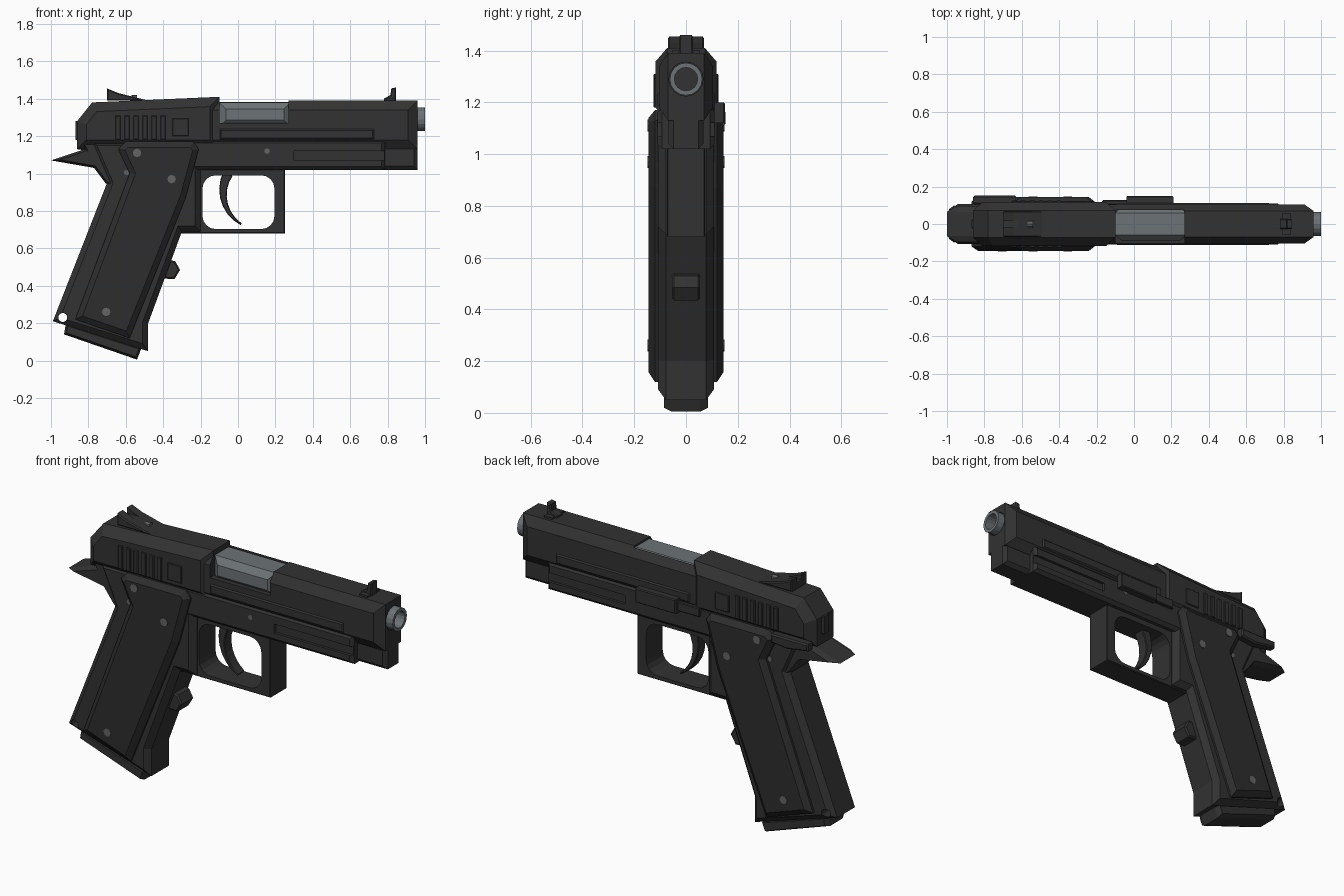
import bpy, bmesh
from math import cos, sin, pi, radians
from mathutils import Matrix, Vector

if "Cube" in bpy.data.objects:
    bpy.data.objects.remove(bpy.data.objects["Cube"])


def material(name, red, green, blue):
    colour = (red, green, blue, 1)
    m = bpy.data.materials.new(name)
    m.use_nodes = True
    m.diffuse_color = colour
    m.node_tree.nodes["Principled BSDF"].inputs["Base Color"].default_value = colour
    return m


BLACK = material("blackened metal", 0.032, 0.032, 0.032)
GRIP = material("grip black", 0.027, 0.027, 0.027)
STEEL = material("bare steel", 0.15, 0.17, 0.18)
SCREW = material("screw grey", 0.13, 0.13, 0.13)

DECK = 1.18          # line where slide meets frame
TOP = 1.39           # top of slide
BELLY = 1.02         # underside of frame rail
MUZZLE = 0.96        # front of slide
BORE = 1.29          # height of barrel axis
TAIL = -0.86         # rear of slide
PORT_REAR, PORT_FRONT = -0.1, 0.27
SINK = DECK - 0.05   # hidden lower edge of the slide, inside the frame


def finish(name, bm, mat):
    bmesh.ops.recalc_face_normals(bm, faces=bm.faces)
    mesh = bpy.data.meshes.new(name)
    bm.to_mesh(mesh)
    bm.free()
    ob = bpy.data.objects.new(name, mesh)
    mesh.materials.append(mat)
    bpy.context.collection.objects.link(ob)
    return ob


def slab(name, outline, half, mat=BLACK, chamfer=0, depth=None, y=0):
    """Side outline of (x, z) points extruded to y +- half, with a chamfered rim."""
    depth = chamfer if depth is None else depth
    bm = bmesh.new()
    near, far = [[bm.verts.new((x, y + s * (half - depth), z)) for x, z in outline]
                 for s in (-1, 1)]
    caps = [bm.faces.new(near), bm.faces.new(far)]
    for i in range(len(outline)):
        bm.faces.new((near[i - 1], near[i], far[i], far[i - 1]))
    bmesh.ops.recalc_face_normals(bm, faces=bm.faces)
    if chamfer:
        bmesh.ops.inset_individual(bm, faces=caps, thickness=chamfer, use_even_offset=True)
        for cap, s in zip(caps, (-1, 1)):
            for v in cap.verts:
                v.co.y = y + s * half
    return finish(name, bm, mat)


def box(name, x0, x1, z0, z1, half, **options):
    return slab(name, [(x0, z0), (x1, z0), (x1, z1), (x0, z1)], half, **options)


def rounded(x0, x1, z0, z1, radius, steps=4):
    """Outline of a rectangle with rounded corners."""
    centres = [(x1 - radius, z1 - radius), (x0 + radius, z1 - radius),
               (x0 + radius, z0 + radius), (x1 - radius, z0 + radius)]
    return [(cx + radius * cos(a), cz + radius * sin(a))
            for corner, (cx, cz) in enumerate(centres)
            for a in [(corner + k / steps) * pi / 2 for k in range(steps + 1)]]


def crescent(cx, cz, radius, start, end, thick, thin, steps=7):
    """Outline of an arc that tapers in thickness from start to end (degrees)."""
    inner, outer = [], []
    for k in range(steps + 1):
        t = k / steps
        a = radians(start + (end - start) * t)
        w = (thick + (thin - thick) * t) / 2
        for edge, r in ((inner, radius - w), (outer, radius + w)):
            edge.append((cx + r * cos(a), cz + r * sin(a)))
    return inner + outer[::-1]


def rod(name, centre, radius, length, axis="y", mat=BLACK, sides=16):
    bm = bmesh.new()
    turn = Matrix.Rotation(pi / 2, 4, "X" if axis == "y" else "Y")
    bmesh.ops.create_cone(bm, cap_ends=True, segments=sides, radius1=radius, radius2=radius,
                          depth=length, matrix=Matrix.Translation(Vector(centre)) @ turn)
    return finish(name, bm, mat)


def cut(target, cutter):
    m = target.modifiers.new("cut", "BOOLEAN")
    m.operation, m.solver, m.object = "DIFFERENCE", "EXACT", cutter
    bpy.context.view_layer.objects.active = target
    bpy.ops.object.modifier_apply(modifier=m.name)
    bpy.data.objects.remove(cutter)


# Slide: slim front with ejection port, wider rear shell, narrow nose
slide = box("slide_front", PORT_REAR - 0.1, MUZZLE, SINK, TOP, 0.105, chamfer=0.05, depth=0.035)
cut(slide, box("port_cutter", PORT_REAR, PORT_FRONT, 1.27, 1.5, 0.15, y=-0.075))
cut(slide, rod("muzzle_cutter", (MUZZLE, 0, BORE), 0.066, 0.1, "x"))
slab("slide_rear", [(TAIL, SINK), (TAIL, 1.28), (TAIL + 0.08, TOP - 0.01),
                    (PORT_REAR, 1.41), (PORT_REAR, SINK)], 0.118, chamfer=0.05, depth=0.045)
box("slide_flank", PORT_REAR, 0.73, DECK, 1.24, 0.112, chamfer=0.01)
box("slide_nose", 0.75, MUZZLE, BELLY, DECK, 0.068, chamfer=0.02)
box("hammer", TAIL - 0.01, TAIL + 0.1, DECK, 1.28, 0.03, chamfer=0.01)

# Chamber block and barrel
box("chamber_block", PORT_REAR, PORT_FRONT + 0.01, 1.25, 1.38, 0.09,
    mat=STEEL, chamfer=0.035, depth=0.03)
barrel = rod("barrel", (0.9, 0, BORE), 0.063, 0.2, "x", STEEL)
cut(barrel, rod("bore_cutter", (1, 0, BORE), 0.045, 0.2, "x"))
rod("bore_floor", (0.9, 0, BORE), 0.046, 0.02, "x")

# Sights
rear_sight = slab("rear_sight", [(-0.7, TOP), (-0.7, 1.455), (-0.64, 1.43), (-0.48, TOP)],
                  0.07, chamfer=0.006)
cut(rear_sight, box("notch_cutter", -0.8, -0.6, 1.425, 1.5, 0.018))
rod("sight_screw", (-0.555, 0, 1.4), 0.02, 0.03, "x", SCREW, 8)
slab("front_sight", [(0.78, TOP - 0.02), (0.78, 1.4), (0.815, 1.42), (0.82, 1.455), (0.845, 1.46),
                     (0.845, TOP - 0.02)], 0.028, chamfer=0.006)
box("front_sight_base", 0.79, 0.84, TOP - 0.01, TOP + 0.01, 0.055)

# Frame rail with a long groove on each side
rail = box("frame_rail", -0.3, 0.785, BELLY, DECK, 0.11, chamfer=0.018)
for s in (-1, 1):
    cut(rail, box("groove_cutter", 0.3, 0.9, 1.07, 1.12, 0.02, y=s * 0.115))

# Grip frame with lanyard hole, and beavertail
frame = slab("grip_frame", [(-0.99, 0.21), (-0.48, 0.05), (-0.48, 0.2), (-0.3, 0.69),
                            (-0.2, 0.69), (-0.2, DECK), (-0.8, DECK), (-0.7, 0.95)],
             0.108, chamfer=0.03)
cut(frame, rod("lanyard_cutter", (-0.937, 0, 0.23), 0.024, 0.5))
slab("beavertail", [(-1, 1.07), (-0.82, 1.13), (-0.85, DECK), (-0.6, DECK), (-0.65, 0.9),
                    (-0.71, 0.95), (-0.77, 1.03)], 0.095, chamfer=0.012, depth=0.03)

# Grip panels, screws, pins and serrations on both sides
panel = [(-0.64, 1.13), (-0.58, 1), (-0.87, 0.22), (-0.58, 0.12),
         (-0.28, 0.87), (-0.21, 1.13), (-0.24, 1.17), (-0.6, 1.17)]
screws = [(-0.54, 1.11), (-0.355, 0.97), (-0.705, 0.26)]
pins = {"trigger_pin": (0.155, 1.12), "grip_pin": (-0.595, 1.005)}
for s, side in ((-1, "right"), (1, "left")):
    slab(f"{side}_grip_panel", panel, 0.035, GRIP, chamfer=0.03, depth=0.025, y=s * 0.11)
    for x, z in screws:
        rod(f"{side}_grip_screw", (x, s * 0.137, z), 0.023, 0.022, mat=SCREW, sides=8)
    for name, (x, z) in pins.items():
        rod(f"{side}_{name}", (x, s * 0.1, z), 0.015, 0.024, mat=SCREW, sides=8)
    for i in range(6):
        x = -0.655 + i * 0.048
        box(f"{side}_serration", x, x + 0.028, DECK, 1.31, 0.009, chamfer=0.004, y=s * 0.117)
    box(f"{side}_slide_plate", -0.35, -0.265, 1.2, 1.295, 0.008, chamfer=0.003, y=s * 0.116)

# Magazine floor plate and front strap stud
slab("magazine_base", [(-0.92, 0.2), (-0.93, 0.14), (-0.54, 0.005), (-0.515, 0.07)],
     0.085, chamfer=0.012, depth=0.03)
slab("front_strap_stud", [(-0.42, 0.44), (-0.34, 0.435), (-0.31, 0.485), (-0.335, 0.53),
                          (-0.4, 0.55)], 0.055, chamfer=0.008)

# Trigger guard and curved trigger
guard = box("trigger_guard", -0.32, 0.25, 0.68, BELLY + 0.01, 0.073, chamfer=0.004)
cut(guard, slab("guard_cutter", rounded(-0.19, 0.195, 0.703, 0.99, 0.07), 0.2))
slab("trigger", crescent(0.12, 0.9, 0.2, 150, 239, 0.055, 0.01), 0.032, chamfer=0.004)

# Magazine catch, safety lever and slide stop
rod("magazine_catch", (-0.275, 0, 0.75), 0.036, 0.2, sides=10)
box("magazine_catch_plate", -0.335, -0.23, 0.73, 0.77, 0.095, chamfer=0.006)
slab("safety_lever", [(TAIL, 1.13), (-0.73, 1.11), (-0.63, 1.12), (-0.63, 1.17), (TAIL, 1.17)],
     0.025, chamfer=0.008, y=0.128)
box("slide_stop", -0.17, 0.2, 1.13, DECK, 0.012, chamfer=0.004, y=0.116)
box("slide_stop_pad", -0.04, 0.21, 1.12, 1.2, 0.022, chamfer=0.005, y=0.128)
